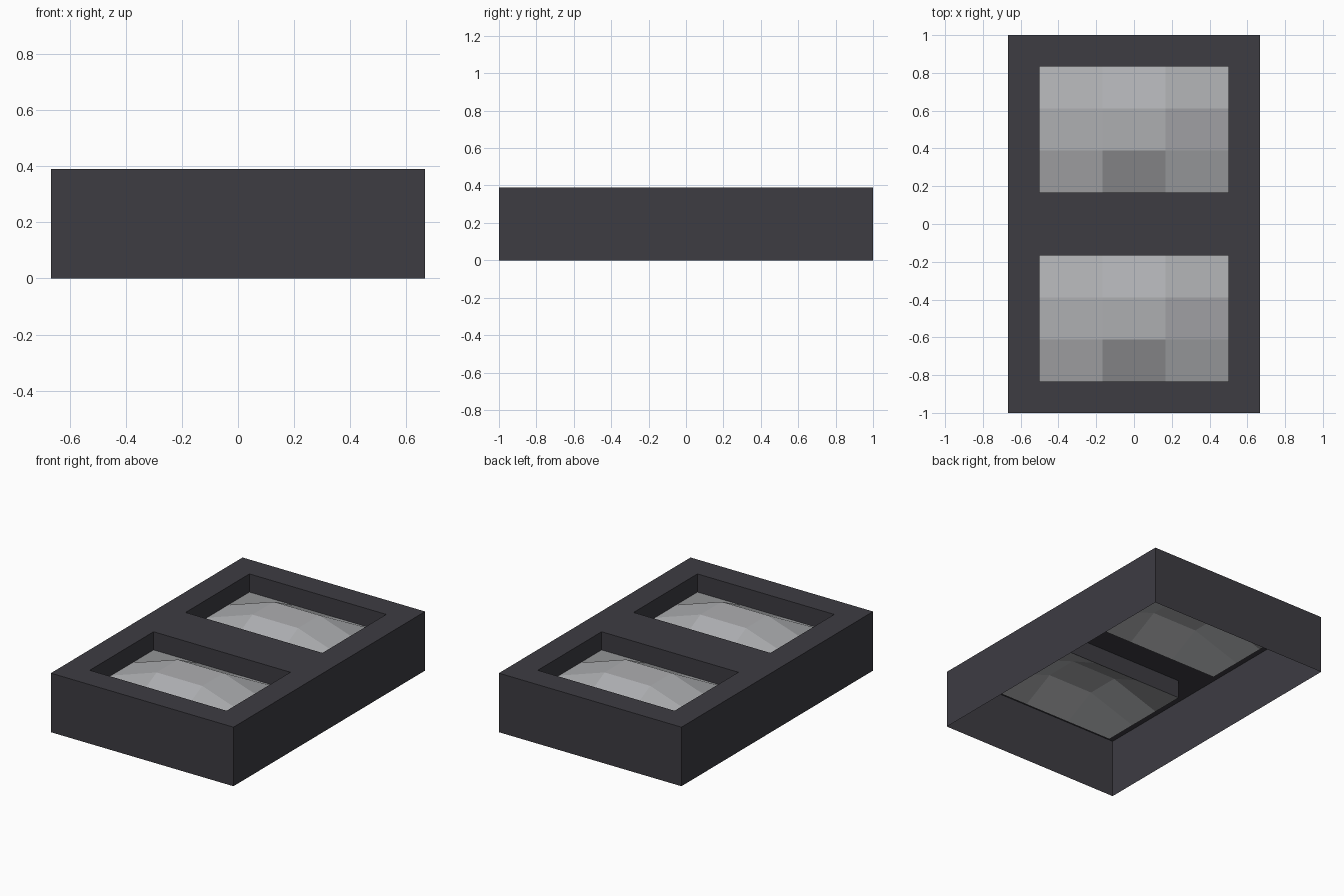
import bpy, bmesh

if "Cube" in bpy.data.objects:
    bpy.data.objects.remove(bpy.data.objects["Cube"])

HEIGHT, RIM_Z, CROWN_Z = 0.39, 0.27, 0.38
HALF_X, HALF_Y = 0.667, 1.0
WELL_X, WELL_IN, WELL_OUT = 0.5, 0.167, 0.833


def material(name, rgb):
    m = bpy.data.materials.new(name)
    m.diffuse_color = (*rgb, 1)
    m.use_nodes = True
    m.node_tree.nodes["Principled BSDF"].inputs["Base Color"].default_value = m.diffuse_color
    return m


def finish(bm, name, mat):
    me = bpy.data.meshes.new(name)
    bm.to_mesh(me)
    bm.free()
    me.materials.append(mat)
    ob = bpy.data.objects.new(name, me)
    bpy.context.collection.objects.link(ob)
    return ob


def grid(bm, xs, ys, height, skip=lambda i, j: False):
    """Sheet of quads facing up over the given x and y cuts."""
    v = [[bm.verts.new((x, y, height(i, j))) for j, y in enumerate(ys)]
         for i, x in enumerate(xs)]
    for i in range(len(xs) - 1):
        for j in range(len(ys) - 1):
            if not skip(i, j):
                bm.faces.new((v[i][j], v[i + 1][j], v[i + 1][j + 1], v[i][j + 1]))


dark = material("dark_frame", (0.047, 0.045, 0.055))
glass = material("pale_glass", (0.42, 0.425, 0.44))

# Frame: top sheet with two openings, outer walls down to the ground,
# well walls down to the rim of each pane; open underneath
bm = bmesh.new()
xs = [-HALF_X, -WELL_X, WELL_X, HALF_X]
ys = [-HALF_Y, -WELL_OUT, -WELL_IN, WELL_IN, WELL_OUT, HALF_Y]
grid(bm, xs, ys, lambda i, j: HEIGHT, lambda i, j: i == 1 and j in (1, 3))
border = [e for e in bm.edges if e.is_boundary]
new = bmesh.ops.extrude_edge_only(bm, edges=border)["geom"]
for v in (g for g in new if isinstance(g, bmesh.types.BMVert)):
    outer = abs(v.co.x) > 0.6 or abs(v.co.y) > 0.9
    v.co.z = 0 if outer else RIM_Z
bmesh.ops.recalc_face_normals(bm, faces=bm.faces)
if max(bm.faces, key=lambda f: f.calc_center_median().z).normal.z < 0:
    bmesh.ops.reverse_faces(bm, faces=bm.faces)
finish(bm, "frame", dark)

# Domed panes: three by three facets with a raised middle
for name, cy in (("front_pane", -0.5), ("back_pane", 0.5)):
    bm = bmesh.new()
    px = [WELL_X * (-1 + 2 * k / 3) for k in range(4)]
    py = [cy + (WELL_OUT - WELL_IN) * (k / 3 - 0.5) for k in range(4)]
    grid(bm, px, py,
         lambda i, j: CROWN_Z if i in (1, 2) and j in (1, 2) else RIM_Z)
    finish(bm, name, glass)
